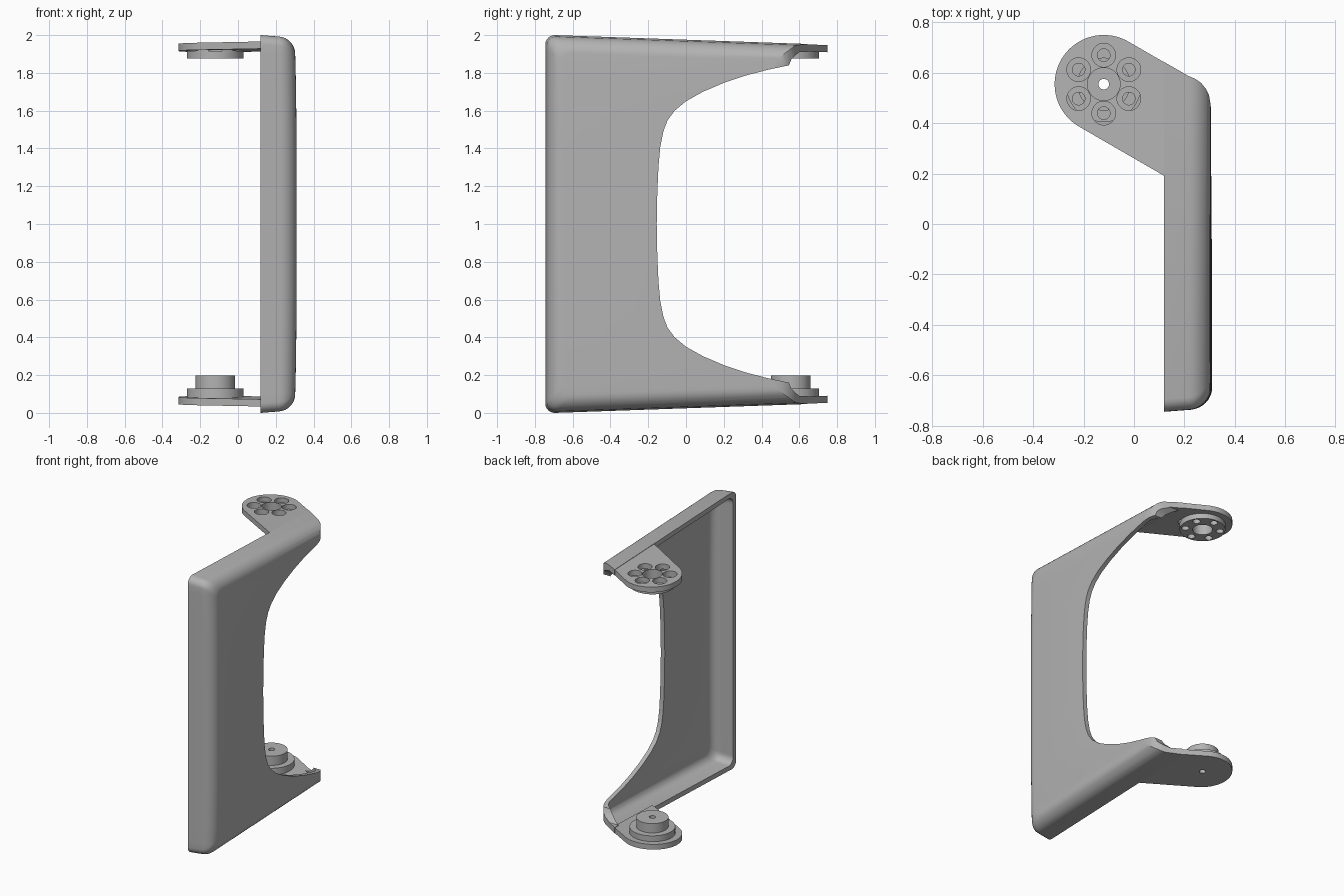
import bpy, bmesh
from math import sin, cos, pi, radians

if "Cube" in bpy.data.objects:
    bpy.data.objects.remove(bpy.data.objects["Cube"])

grey = bpy.data.materials.new("satin grey")
grey.use_nodes = True
COLOUR = (0.45, 0.45, 0.45, 1)
grey.diffuse_color = COLOUR
grey.node_tree.nodes["Principled BSDF"].inputs["Base Color"].default_value = COLOUR

PX, PY = -0.12, 0.555          # pivot axis
WALL, SLOPE, EDGE = 0.03, 0.034, 0.12
FRONT = -0.745


def top_z(y):
    return 2 - SLOPE * (y - FRONT)


def finish(bm, name):
    bmesh.ops.recalc_face_normals(bm, faces=bm.faces)
    mesh = bpy.data.meshes.new(name)
    bm.to_mesh(mesh)
    bm.free()
    mesh.materials.append(grey)
    obj = bpy.data.objects.new(name, mesh)
    bpy.context.collection.objects.link(obj)
    return obj


def loft(rings, name, bow=0):
    bm = bmesh.new()
    loops = [[bm.verts.new(p) for p in ring] for ring in rings]
    for a, b in zip(loops, loops[1:]):
        for i in range(len(a)):
            j = (i + 1) % len(a)
            bm.faces.new((a[i], a[j], b[j], b[i]))
    bm.faces.new(loops[0])
    bm.faces.new(loops[-1])
    if bow:
        for k in range(1, 20):
            bmesh.ops.bisect_plane(bm, geom=bm.verts[:] + bm.edges[:] + bm.faces[:],
                                   plane_co=(0, 0, k / 10), plane_no=(0, 0, 1))
        for v in bm.verts:
            if v.co.x > EDGE:
                v.co.x += bow * (1 - (v.co.z - 1) ** 4) * (v.co.x - EDGE) / 0.18
    return finish(bm, name)


def prism_z(points, name, z0=-1, z1=3):
    return loft([[(x, y, z) for x, y in points] for z in (z0, z1)], name)


def disc(r, z0, z1, name, cx=PX, cy=PY, n=64):
    return prism_z([(cx + r * cos(2 * pi * i / n), cy + r * sin(2 * pi * i / n))
                    for i in range(n)], name, z0, z1)


def combine(target, other, operation):
    mod = target.modifiers.new("combine", "BOOLEAN")
    mod.operation, mod.object, mod.solver = operation, other, "EXACT"
    bpy.context.view_layer.objects.active = target
    bpy.ops.object.modifier_apply(modifier=mod.name)
    bpy.data.objects.remove(other)


def side_outline(d, corner=0.05):
    """Half of the side outline, inset by d, then mirrored about mid height."""
    half = [(0.85, top_z(0.85) - d)]
    for i in range(7):
        a = pi / 2 + i * pi / 12
        half.append((FRONT + d + corner * (1 + cos(a)),
                     2 - d - corner * (1 - sin(a))))
    return half + [(y, 2 - z) for y, z in reversed(half)]


def tray(x_open, x_top, radius, inset, name):
    steps = [(x_open, 0)] + [(x_top - radius * (1 - sin(a)), radius * (1 - cos(a)))
                             for a in (i * pi / 16 for i in range(9))]
    return loft([[(x, y, z) for y, z in
                  side_outline(inset + d + 0.08 * max(x - EDGE, 0))]
                 for x, d in steps], name, bow=0.011)


def rear_plan(t):
    """Plan of the shell with its rounded rear corner, inset by t."""
    corner = [(0.303, 0.48), (0.298, 0.51), (0.285, 0.537), (0.266, 0.56),
              (0.243, 0.576), (0.215, 0.588)]
    pts = [(x - 0.7 * t, y - t) for x, y in corner]
    pts.append((-0.2, 0.827 - 1.15 * t))
    return [(-0.2, -1), (0.5, -1), (0.5, 0.3), (0.31 - t, 0.42 - t)] + pts


# Side shell: rounded tray, hollowed towards the inside
shell = tray(EDGE, 0.299, 0.08, 0, "bracket")
combine(shell, prism_z(rear_plan(0), "rear_trim"), "INTERSECT")
cavity = tray(-0.05, 0.299 - WALL, 0.055, WALL, "cavity")
combine(cavity, prism_z(rear_plan(WALL), "cavity_trim"), "INTERSECT")
combine(shell, cavity, "DIFFERENCE")

# Curved opening in the side plate
curve = [(-0.155, 1.0), (-0.152, 1.16), (-0.146, 1.3), (-0.136, 1.41), (-0.12, 1.49),
         (-0.097, 1.55), (-0.06, 1.6), (0, 1.65), (0.09, 1.7), (0.2, 1.747),
         (0.32, 1.787), (0.44, 1.818), (0.545, 1.84), (0.557, 1.87),
         (0.575, 1.89), (0.6, 1.91), (0.9, 1.91)]
opening = curve + [(y, 2 - z) for y, z in reversed(curve[1:])]
combine(shell, loft([[(x, y, z) for y, z in opening] for x in (-0.3, 0.6)],
                    "opening"), "DIFFERENCE")

# Pivot arms: sloping rounded tabs, top and bottom
R = 0.195
arm_plan = [(PX + R * cos(radians(a)), PY + R * sin(radians(a)))
            for a in range(60, 241, 5)]
arm_plan += [(EDGE, 0.191), (0.14, 0.191), (0.14, 0.63)]


def arm(name, lower):
    rings = []
    for drop in (0.002, 0.04):
        ring = [(x, y, top_z(y) - drop) for x, y in arm_plan]
        rings.append([(x, y, 2 - z) for x, y, z in ring] if lower else ring)
    return loft(rings, name)


upper = arm("upper_arm", False)
lower = arm("lower_arm", True)

# Upper boss with central bore and six counterbored screw holes
combine(upper, disc(0.15, 1.875, 1.935, "upper_boss"), "UNION")
combine(upper, disc(0.065, 1.8, 2.1, "bore"), "DIFFERENCE")
for k in range(6):
    a = radians(90 + 60 * k)
    cx, cy = PX + 0.115 * cos(a), PY + 0.115 * sin(a)
    combine(upper, disc(0.047, 1.915, 2.1, "counterbore", cx, cy, 32), "DIFFERENCE")
    combine(upper, disc(0.025, 1.8, 2.1, "screw_hole", cx, cy, 24), "DIFFERENCE")

# Lower stepped boss with a pin hole
combine(lower, disc(0.15, 0.065, 0.13, "lower_boss"), "UNION")
combine(lower, disc(0.105, 0.1, 0.197, "lower_spigot"), "UNION")
combine(lower, disc(0.021, -0.1, 0.4, "pin_hole", n=24), "DIFFERENCE")

combine(shell, upper, "UNION")
combine(shell, lower, "UNION")

# Smooth shading with crisp edges
bpy.ops.object.select_all(action="DESELECT")
shell.select_set(True)
bpy.context.view_layer.objects.active = shell
bpy.ops.object.shade_smooth_by_angle(angle=radians(30))
